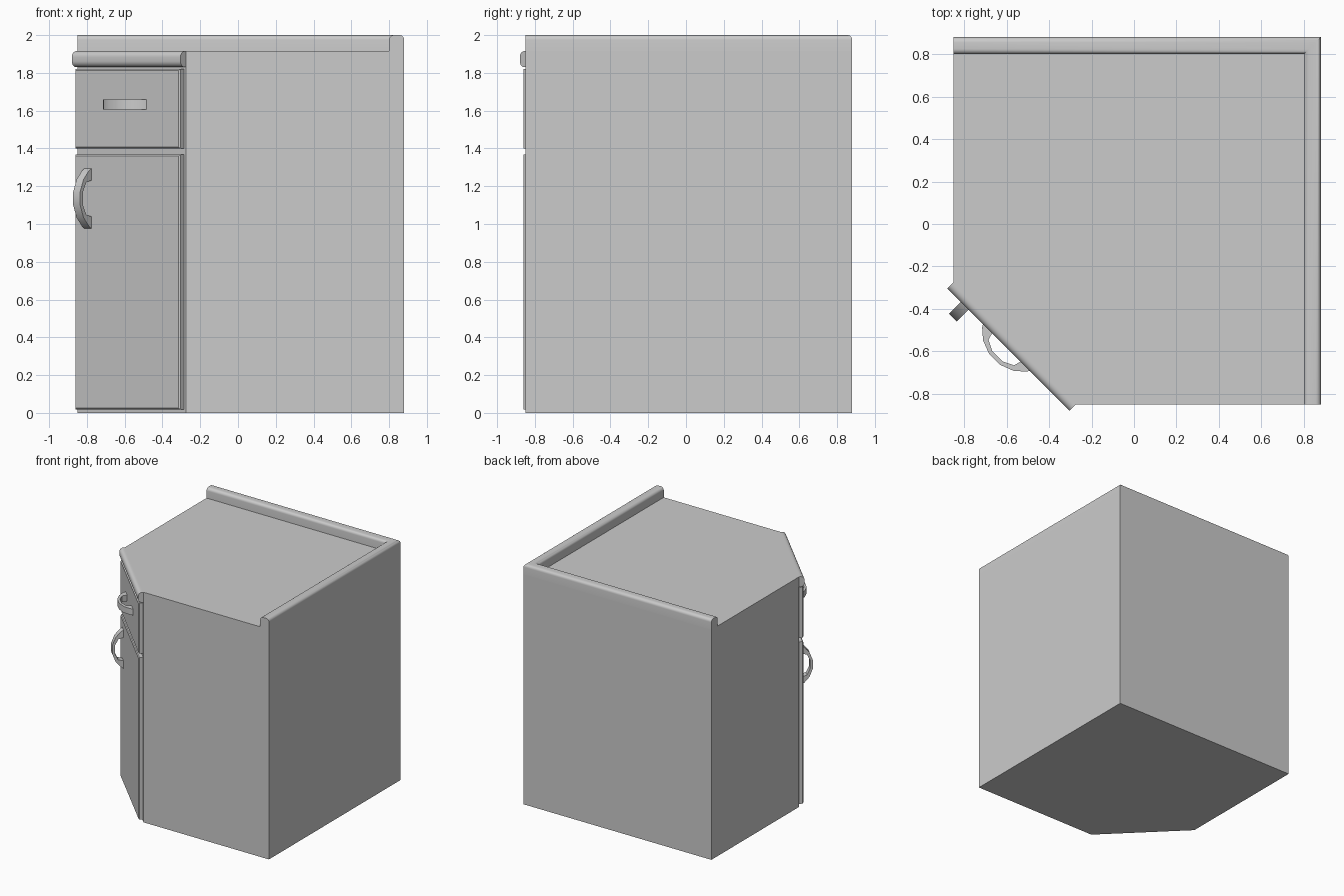
import bpy, bmesh, math
from mathutils import Matrix, Vector

if "Cube" in bpy.data.objects:
    bpy.data.objects.remove(bpy.data.objects["Cube"])

H = 1.915      # worktop height
R = 0.88       # outer wall position
E = -0.85      # open ends of the cabinet
C = -0.275     # where the diagonal front starts

# Local frame of the diagonal front: x along it, -y outwards
FRONT = (Matrix.Translation(((E + C) / 2, (E + C) / 2, 0))
         @ Matrix.Rotation(math.radians(-45), 4, 'Z'))


def finish(name, bm, matrix=Matrix()):
    bm.transform(matrix)
    bmesh.ops.recalc_face_normals(bm, faces=bm.faces)
    mesh = bpy.data.meshes.new(name)
    bm.to_mesh(mesh)
    bm.free()
    obj = bpy.data.objects.new(name, mesh)
    bpy.context.collection.objects.link(obj)
    bpy.ops.object.select_all(action='DESELECT')
    obj.select_set(True)
    bpy.context.view_layer.objects.active = obj
    bpy.ops.object.shade_smooth_by_angle(angle=math.radians(35))
    return obj


def loft(name, rings, matrix=Matrix()):
    """Skin a list of matching closed outlines and cap both ends."""
    bm = bmesh.new()
    loops = [[bm.verts.new(p) for p in ring] for ring in rings]
    n = len(loops[0])
    for a, b in zip(loops, loops[1:]):
        for i in range(n):
            j = (i + 1) % n
            bm.faces.new((a[i], a[j], b[j], b[i]))
    bm.faces.new(loops[0])
    bm.faces.new(loops[-1])
    return finish(name, bm, matrix)


def arc(cx, cy, r, a0, a1, steps=6):
    return [(cx + r * math.cos(math.radians(a0 + (a1 - a0) * i / steps)),
             cy + r * math.sin(math.radians(a0 + (a1 - a0) * i / steps)))
            for i in range(steps + 1)]


# Cabinet body
foot = [(E, R), (R, R), (R, E), (C, E), (E, C)]
loft("cabinet_body", [[(x, y, z) for x, y in foot] for z in (0, H)])

# Raised rounded rim along the two wall sides, mitred at the corner
rim = ([(0, H - 0.02)] + arc(0.025, 1.975, 0.025, 180, 90)
       + arc(0.055, 1.975, 0.025, 90, 0) + [(0.08, H - 0.02)])
loft("back_rim", [[(E, R - o, z) for o, z in rim],
                  [(R - o, R - o, z) for o, z in rim],
                  [(R - o, E, z) for o, z in rim]])

# Rounded worktop nosing over the diagonal front
half = (C - E) / math.sqrt(2)
nose = ([(0, 1.83)] + arc(0.01, 1.862, 0.032, -90, 0)
        + arc(0.01, 1.883, 0.032, 0, 90) + [(0, H)])
loft("worktop_nosing", [[(s, -d, z) for d, z in nose] for s in (-half, half)], FRONT)


# Door and drawer fronts with a small chamfer around the face
def panel(name, z0, z1, w=0.393, t=0.035, c=0.007):
    def ring(inset, d):
        a = w - inset
        return [(-a, -d, z0 + inset), (a, -d, z0 + inset),
                (a, -d, z1 - inset), (-a, -d, z1 - inset)]
    loft(name, [ring(0, 0), ring(0, t - c), ring(c, t)], FRONT)


panel("door", 0.018, 1.367)
panel("drawer_front", 1.4, 1.82)

# Bow handles: half profile (along, outwards), mirrored
outer = [(0.161, 0), (0.147, 0.022), (0.101, 0.062), (0.036, 0.087)]
inner = [(0.034, 0.067), (0.085, 0.042), (0.097, 0)]


def mirrored(pts):
    return pts + [(-u, d) for u, d in reversed(pts)]


bow = mirrored(outer) + [(-u, d) for u, d in inner[::-1]] + inner[::-1]
bow = outer + [(-u, d) for u, d in reversed(outer)] \
    + [(-u, d) for u, d in reversed(inner)] + inner
FACE = 0.033
loft("drawer_handle", [[(u - 0.014, -d - FACE, z) for u, d in bow]
                       for z in (1.606, 1.658)], FRONT)
loft("door_handle", [[(s, -d - FACE, 1.135 + u) for u, d in bow]
                     for s in (-0.318, -0.266)], FRONT)
